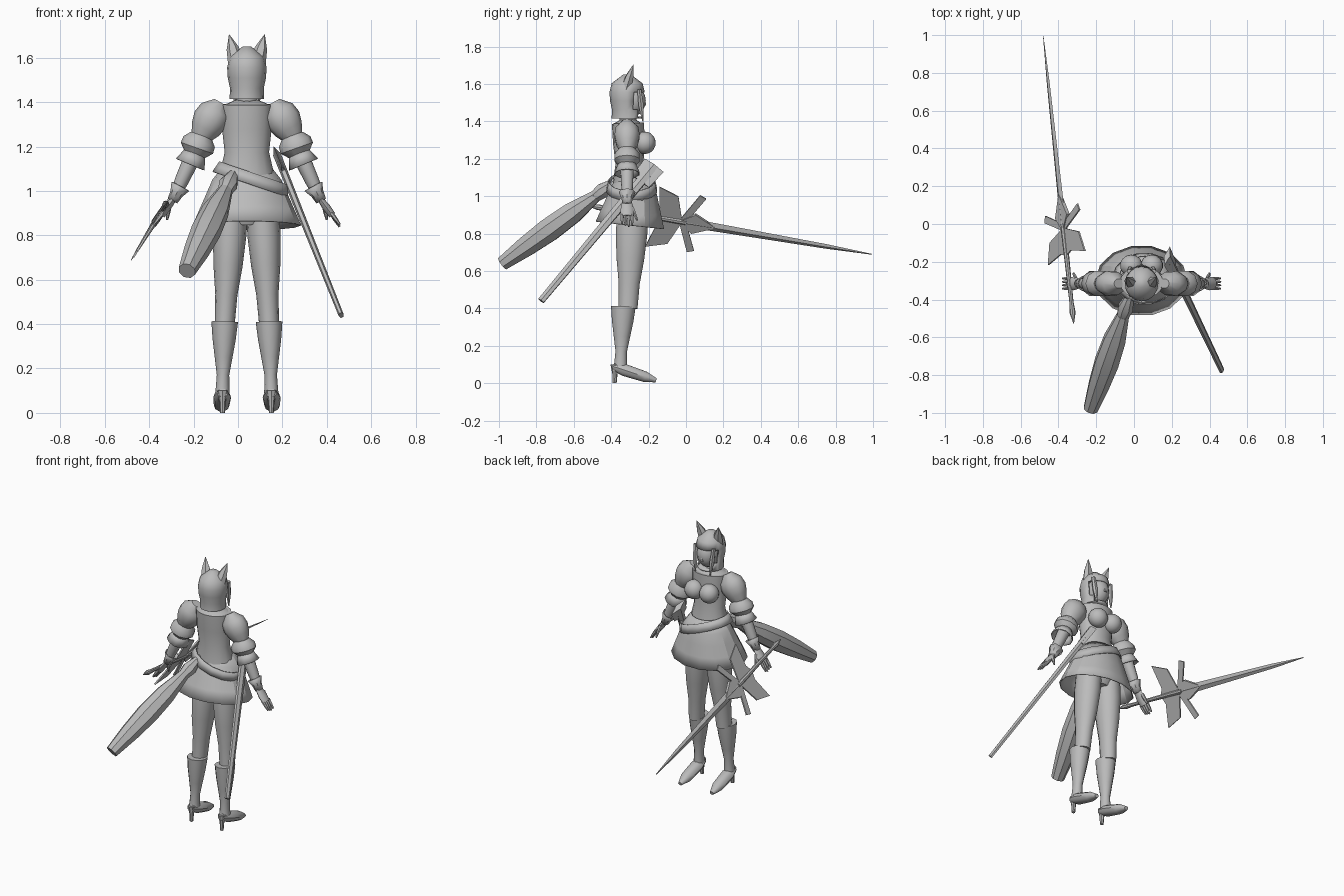
import bpy, bmesh, math
from mathutils import Vector

cube = bpy.data.objects.get("Cube")
if cube:
    bpy.data.objects.remove(cube)

CENTRE, ARM_Y = .04, -.315      # body centre line and arm plane

grey = bpy.data.materials.new("plain_grey")
grey.use_nodes = True
grey.diffuse_color = (.5, .5, .5, 1)
shader = grey.node_tree.nodes["Principled BSDF"]
shader.inputs["Base Color"].default_value = grey.diffuse_color


def finish(name, bm, thick=0, angle=40):
    """Turn a bmesh into a shaded object, optionally given thickness."""
    bmesh.ops.recalc_face_normals(bm, faces=bm.faces)
    mesh = bpy.data.meshes.new(name)
    bm.to_mesh(mesh)
    bm.free()
    mesh.materials.append(grey)
    obj = bpy.data.objects.new(name, mesh)
    bpy.context.collection.objects.link(obj)
    bpy.ops.object.select_all(action='DESELECT')
    obj.select_set(True)
    bpy.context.view_layer.objects.active = obj
    bpy.ops.object.shade_smooth_by_angle(angle=math.radians(angle))
    if thick:
        modifier = obj.modifiers.new("thickness", 'SOLIDIFY')
        modifier.thickness = thick


def tube(name, start, end, radii, sides=10, flat=1, across=None,
         caps=True, keep=None, thick=0, angle=40):
    """Skin evenly spaced elliptical rings between two points."""
    start, end = Vector(start), Vector(end)
    axis = (end - start).normalized()
    depth = across or Vector((0, 1, 0))
    if abs(depth.dot(axis)) > .9:
        depth = Vector((0, 0, 1))
    depth = (depth - axis * depth.dot(axis)).normalized()
    width = depth.cross(axis)
    bm = bmesh.new()
    loops = []
    for step, radius in enumerate(radii):
        centre = start.lerp(end, step / (len(radii) - 1))
        loop = []
        for corner in range(sides):
            turn = math.tau * corner / sides
            offset = width * math.cos(turn) + depth * flat * math.sin(turn)
            loop.append(bm.verts.new(centre + offset * radius))
        loops.append(loop)
    for lower, upper in zip(loops, loops[1:]):
        for i in range(sides):
            j = (i + 1) % sides
            bm.faces.new((lower[i], lower[j], upper[j], upper[i]))
    if caps:
        bm.faces.new(loops[0])
        bm.faces.new(loops[-1])
    if keep:
        unwanted = [f for f in bm.faces if not keep(f.calc_center_median())]
        bmesh.ops.delete(bm, geom=unwanted, context='FACES')
    finish(name, bm, thick, angle)


def shell(name, start, end, radii, **options):
    """Open-ended tube made of thin cloth or metal."""
    tube(name, start, end, radii, caps=False, thick=.006, **options)


def ball(name, centre, size):
    bm = bmesh.new()
    bmesh.ops.create_uvsphere(bm, u_segments=14, v_segments=10, radius=1)
    bmesh.ops.scale(bm, verts=bm.verts, vec=size)
    bmesh.ops.translate(bm, verts=bm.verts, vec=centre)
    finish(name, bm)


def middle(y, z):
    return Vector((CENTRE, y, z))


# Torso and neck
tube("torso", middle(-.29, .85), middle(-.31, 1.39),
     (.09, .145, .125, .1, .112, .115), sides=16, flat=.75)
tube("shoulder_slope", middle(-.31, 1.385), middle(-.31, 1.41),
     (.11, .05), sides=16, flat=.75)
tube("neck", middle(-.31, 1.39), middle(-.3, 1.48), (.045, .036))
shell("collar", middle(-.31, 1.4), middle(-.31, 1.43), (.05, .046))

# Skirt and slanted belt
shell("skirt", middle(-.27, 1.12), middle(-.3, .845),
      (.1, .155, .185, .215, .245), sides=14, flat=.77, angle=25)
shell("belt", (.055, -.29, 1.03), (.072, -.29, 1.08), (.18, .165), sides=14, flat=.77)

# Head, with the hair open over the face
ball("face", middle(-.29, 1.51), (.066, .075, .085))
tube("nose", middle(-.222, 1.485), middle(-.222, 1.52), (.011, .004), sides=6)
tube("hair", middle(-.315, 1.415), middle(-.315, 1.65),
     (.078, .076, .086, .089, .078, .02), sides=16, flat=1.06, thick=.01,
     keep=lambda c: c.y < -.27 or c.z > 1.56)

# Paired parts
for sign, label in ((1, "left_"), (-1, "right_")):
    def at(out, y, z):
        return Vector((CENTRE + sign * out, y, z))

    def arm(out, z, y=0):
        return at(out, ARM_Y + y, z)

    # Bust, ears and side locks
    ball(label + "bust", at(.054, -.22, 1.285), (.06, .058, .06))
    tube(label + "ear", at(.048, -.32, 1.58), at(.08, -.28, 1.705),
         (.038, .028, .001), sides=6, flat=.8)
    tube(label + "side_lock", at(.066, -.25, 1.57), at(.054, -.23, 1.4),
         (.012, .016, .004), sides=6)

    # Sleeves and forearm
    tube(label + "shoulder_puff", arm(.12, 1.4), arm(.21, 1.24),
         (.03, .072, .08, .068, .045), flat=.88)
    tube(label + "elbow_puff", arm(.205, 1.25), arm(.235, 1.165),
         (.05, .075, .077, .05), flat=.92)
    shell(label + "sleeve_frill", arm(.23, 1.18), arm(.255, 1.12), (.045, .07))
    tube(label + "forearm", arm(.21, 1.23), arm(.335, .955), (.036, .037, .032, .02))
    shell(label + "wrist_cuff", arm(.3, 1.02), arm(.335, .955), (.045, .03, .024), sides=8)

    # Hand with four fingers and a thumb
    tube(label + "palm", arm(.333, .96), arm(.385, .89), (.014, .018, .016), sides=8, flat=2)
    for finger in range(4):
        spread = (finger - 1.5) * .018
        reach = .006 * abs(finger - 2)
        tube(label + "finger_" + str(finger), arm(.38, .9, spread),
             arm(.418, .838 + reach, spread), (.01, .009, .005), sides=6)
    tube(label + "thumb", arm(.348, .94, .025), arm(.36, .87, .055),
         (.011, .01, .005), sides=6)

    # Leg and heeled boot
    tube(label + "leg", at(.07, -.285, .93), at(.1, -.31, .4),
         (.073, .075, .066, .05, .045), sides=14, flat=1.15)
    tube(label + "boot", at(.1, -.335, .41), at(.11, -.35, .09),
         (.06, .052, .04, .028, .032), sides=12, flat=1.1)
    tube(label + "foot", at(.11, -.39, .09), at(.115, -.16, .015),
         (.024, .04, .038, .035, .014), flat=.85)
    tube(label + "heel", at(.11, -.378, .1), at(.11, -.382, 0), (.026, .014, .011), sides=8)

# Large hanging case with a knob at its neck
top, end = Vector((-.015, -.36, 1.09)), Vector((-.23, -.98, .64))
neck = top.lerp(end, .2)
tube("case_knob", top, neck, (.018, .03, .044, .034), sides=8)
tube("hanging_case", neck, end, (.035, .062, .068, .058, .04), sides=8, angle=30)

# Scabbard with a flared mouth
top, end = Vector((.175, -.17, 1.165)), Vector((.465, -.775, .44))
tube("scabbard", top, end, (.018, .012), sides=6, flat=1.7, angle=30)
tube("scabbard_mouth", top, top.lerp(end, .12), (.016, .014), sides=4, flat=4, angle=30)

# Sword frame: forward runs along the blade, breadth across it
forward = Vector((-.106, 1, -.172))
breadth = Vector((.5, .2, .82))
breadth = (breadth - breadth.project(forward)).normalized()
facing = forward.cross(breadth).normalized()


def on_sword(length, side=0):
    return Vector((-.375, 0, .86)) + forward * length + breadth * side


def plate(name, outline, thick=.009):
    bm = bmesh.new()
    corners = [bm.verts.new(on_sword(*p) - facing * thick / 2) for p in outline]
    grown = bmesh.ops.extrude_face_region(bm, geom=[bm.faces.new(corners)])
    moved = [g for g in grown["geom"] if isinstance(g, bmesh.types.BMVert)]
    bmesh.ops.translate(bm, verts=moved, vec=facing * thick)
    finish(name, bm, angle=20)


# Blade, grip and pommel spike
tube("blade", on_sword(0), on_sword(.995), (.012, .01, .008, .006, .001),
     sides=4, flat=2.4, across=breadth, angle=20)
tube("grip", on_sword(0), on_sword(-.42), (.016, .011), sides=8)
tube("pommel", on_sword(-.41), on_sword(-.53), (.011, .016, .001), sides=8)

# Guard with a diamond centre, swept wings and bars
plate("guard_diamond", [(-.04, 0), (.04, .06), (.16, 0), (.04, -.06)], thick=.02)
for sign, label in ((1, "upper_"), (-1, "lower_")):
    wing = [(-.02, 0), (-.07, .15), (-.18, .19), (-.15, .05), (-.17, 0)]
    bar = [(-.03, .02), (.04, .18), (.075, .165), (.005, .01)]
    for part, outline in (("guard_wing", wing), ("guard_bar", bar)):
        plate(label + part, [(length, sign * side) for length, side in outline])
